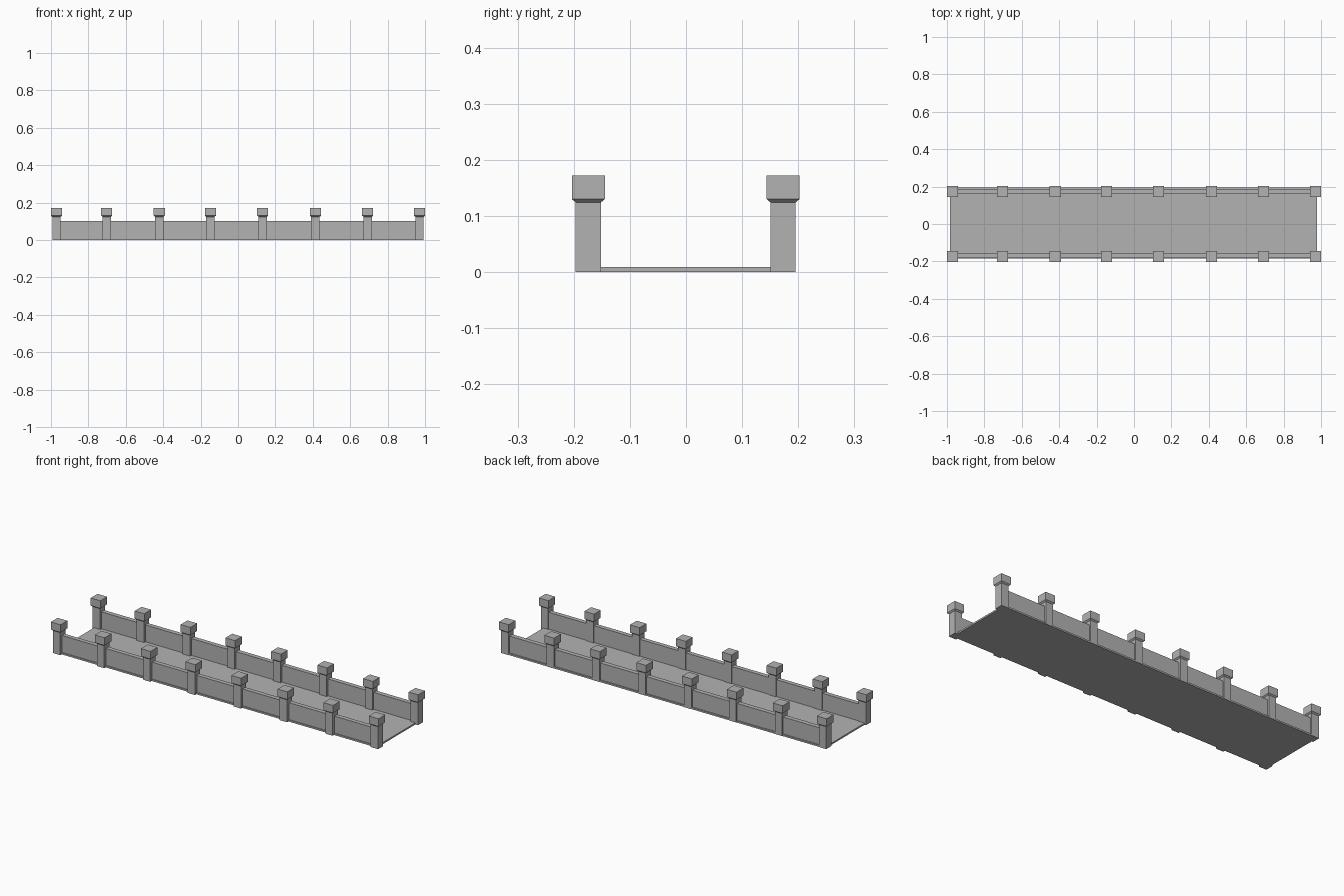
import bpy
import bmesh

# Remove the default cube only
cube = bpy.data.objects.get("Cube")
if cube:
    bpy.data.objects.remove(cube, do_unlink=True)

stone = bpy.data.materials.new("grey stone")
stone.use_nodes = True
GREY = (0.45, 0.45, 0.45, 1)
stone.diffuse_color = GREY
stone.node_tree.nodes["Principled BSDF"].inputs["Base Color"].default_value = GREY


def finish(name, bm):
    bmesh.ops.recalc_face_normals(bm, faces=bm.faces)
    mesh = bpy.data.meshes.new(name)
    bm.to_mesh(mesh)
    bm.free()
    mesh.materials.append(stone)
    obj = bpy.data.objects.new(name, mesh)
    bpy.context.collection.objects.link(obj)
    return obj


def box(name, x, y, z):
    """Box from (min, max) ranges."""
    bm = bmesh.new()
    bmesh.ops.create_cube(bm, size=1)
    for v in bm.verts:
        v.co = [r[0] if c < 0 else r[1] for r, c in zip((x, y, z), v.co)]
    return finish(name, bm)


def post(name, x, y):
    """Square post that flares into a block cap."""
    bm = bmesh.new()
    rings = []
    for half, z in ((SHAFT, 0), (SHAFT, 0.124), (CAP, 0.13), (CAP, 0.172)):
        rings.append([bm.verts.new((sx * half, sy * half, z))
                      for sx, sy in ((-1, -1), (1, -1), (1, 1), (-1, 1))])
    bm.faces.new(rings[0])
    bm.faces.new(rings[-1])
    for low, high in zip(rings, rings[1:]):
        for i in range(4):
            j = (i + 1) % 4
            bm.faces.new((low[i], low[j], high[j], high[i]))
    obj = finish(name, bm)
    obj.location = (x, y, 0)
    return obj


SHAFT, CAP = 0.0225, 0.0295
POST_X = (-0.9705, -0.702, -0.421, -0.148, 0.132, 0.414, 0.693, 0.9705)

# Walkway slab
box("deck", (-0.985, 0.978), (-0.185, 0.194), (0, 0.009))

# Posts and the parapet panels between them, on both sides
for side, post_y, wall_y in (("front", -0.174, (-0.180, -0.156)),
                             ("back", 0.173, (0.162, 0.187))):
    for i, x in enumerate(POST_X):
        post(f"{side}_post_{i + 1}", x, post_y)
    for i, (a, b) in enumerate(zip(POST_X, POST_X[1:])):
        box(f"{side}_wall_{i + 1}", (a + SHAFT, b - SHAFT), wall_y, (0.005, 0.102))
